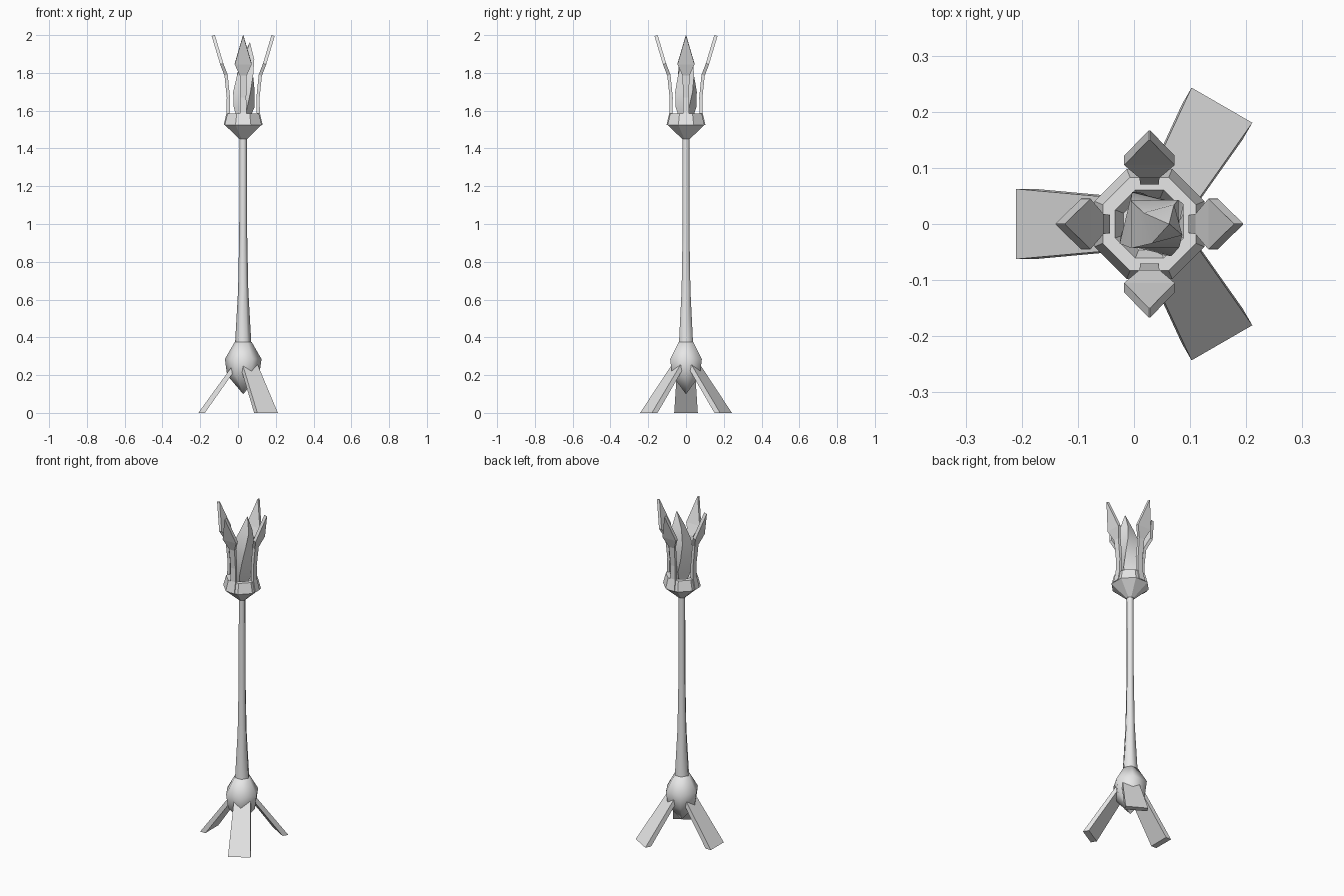
import bpy, bmesh
from math import pi, sin, cos, radians
from mathutils import Matrix, Vector

if "Cube" in bpy.data.objects:
    bpy.data.objects.remove(bpy.data.objects["Cube"])

AXIS = 0.0275  # x of the stem's centre line

grey = bpy.data.materials.new("plain_grey")
grey.use_nodes = True
grey.diffuse_color = (0.8, 0.8, 0.8, 1)
grey.node_tree.nodes["Principled BSDF"].inputs["Base Color"].default_value = (0.8, 0.8, 0.8, 1)


def finish(name, bm, smooth=None):
    bmesh.ops.remove_doubles(bm, verts=bm.verts, dist=0.0001)
    bmesh.ops.recalc_face_normals(bm, faces=bm.faces)
    mesh = bpy.data.meshes.new(name)
    bm.to_mesh(mesh)
    bm.free()
    mesh.materials.append(grey)
    ob = bpy.data.objects.new(name, mesh)
    bpy.context.collection.objects.link(ob)
    if smooth:
        bpy.ops.object.select_all(action='DESELECT')
        ob.select_set(True)
        bpy.context.view_layer.objects.active = ob
        bpy.ops.object.shade_smooth_by_angle(angle=radians(smooth))
    return ob


def loft(name, rings, smooth=None):
    """Skin a list of equally long point loops and cap both ends."""
    bm = bmesh.new()
    loops = [[bm.verts.new(p) for p in ring] for ring in rings]
    n = len(loops[0])
    for a, b in zip(loops, loops[1:]):
        for i in range(n):
            j = (i + 1) % n
            bm.faces.new((a[i], a[j], b[j], b[i]))
    bm.faces.new(loops[0])
    bm.faces.new(loops[-1])
    return finish(name, bm, smooth)


def ring(r, z, sides, turn=0.0, dx=0.0, dy=0.0):
    return [(AXIS + dx + r * cos(turn + 2 * pi * i / sides),
             dy + r * sin(turn + 2 * pi * i / sides), z) for i in range(sides)]


def turned(points, angle, x):
    m = Matrix.Translation((x, 0, 0)) @ Matrix.Rotation(angle, 4, 'Z')
    return [m @ Vector(p) for p in points]


# Stem and the faceted knob beneath it
loft("stem", [ring(r, z, 6) for r, z in
              [(0.043, 0.37), (0.027, 0.65), (0.021, 0.95), (0.02, 1.46)]], 65)
loft("knob", [ring(r, z, 6) for r, z in
              [(0.001, 0.1), (0.085, 0.2), (0.097, 0.285), (0.045, 0.375)]], 65)

# Three splayed feet, flat on the ground
for k, angle in enumerate((60, 180, 300)):
    top = [(0.06, -0.046, 0.255), (0.06, 0.046, 0.255), (0.03, 0.046, 0.255), (0.03, -0.046, 0.255)]
    foot = [(0.2445, -0.0625, 0), (0.2445, 0.0625, 0), (0.21, 0.0625, 0), (0.21, -0.0625, 0)]
    a = radians(angle)
    loft(f"foot_{k + 1}", [turned(top, a, 0.0345), turned(foot, a, 0.0345)])

# Eight-sided hollow cup
loft("cup", [ring(r, z, 8, pi / 8) for r, z in
             [(0.022, 1.45), (0.106, 1.525), (0.09, 1.585), (0.066, 1.585), (0.05, 1.545)]])

# Four prongs that bend outward into pointed heads: outer radius, height, half width
prong = [(0.103, 1.525, 0.02), (0.088, 1.59, 0.017), (0.087, 1.67, 0.016),
         (0.099, 1.785, 0.018), (0.122, 1.845, 0.045), (0.167, 1.995, 0.001)]
for k in range(4):
    rings = []
    for r, z, w in prong:
        lift = 0.005 if z > 1.75 else 0
        section = [(r, -w, z), (r, w, z), (r - 0.017, w, z + lift), (r - 0.017, -w, z + lift)]
        rings.append(turned(section, k * pi / 2, AXIS))
    loft(f"prong_{k + 1}", rings)

# Twisted flame leaning to one side
flame = [(0.03, 1.545, 0.1, 0.0), (0.058, 1.62, 0.3, 0.005), (0.067, 1.7, 0.55, 0.004),
         (0.06, 1.79, 0.8, 0.01), (0.04, 1.87, 1.05, 0.024), (0.001, 1.96, 1.3, 0.035)]
loft("flame", [ring(r, z, 4, t, dx) for r, z, t, dx in flame], 60)
